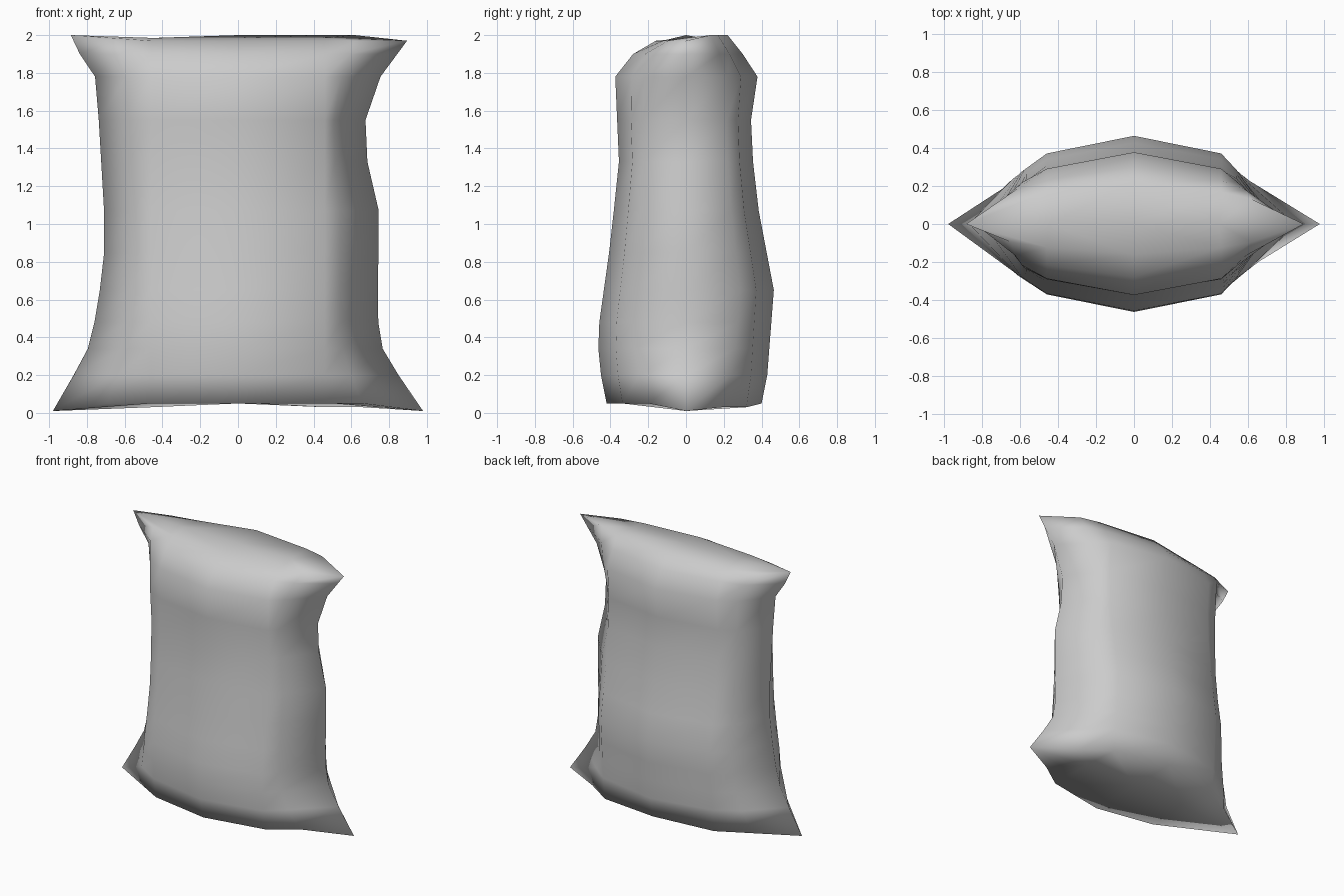
import bpy
import bmesh

cube = bpy.data.objects.get("Cube")
if cube:
    bpy.data.objects.remove(cube, do_unlink=True)

cloth = bpy.data.materials.new("grey cloth")
cloth.use_nodes = True
GREY = (0.6, 0.6, 0.6, 1)
cloth.diffuse_color = GREY
cloth.node_tree.nodes["Principled BSDF"].inputs["Base Color"].default_value = GREY

# Silhouettes as (height, offset) from bottom to top
LEFT = [(0, .98), (.2, .85), (.35, .76), (.5, .74), (1.07, .745),
        (1.33, .685), (1.55, .675), (1.72, .71), (1.97, .895)]
RIGHT = [(0, .98), (.2, .87), (.32, .8), (.48, .76), (.78, .71),
         (1, .705), (1.77, .75), (1.97, .885)]
FRONT = [(.05, .42), (.2, .45), (.4, .47), (.9, .4), (1.33, .355),
         (1.79, .375), (1.9, .28), (1.97, .16)]
BACK = [(.05, .4), (.2, .43), (.65, .465), (1.07, .385), (1.5, .335),
        (1.77, .385), (1.9, .3), (1.97, .22)]
# Fullness of the shoulders beside the seams, pinched at the bottom corners
FULLNESS = [(.05, .47), (.2, .55), (.4, .61), (1.6, .63), (1.78, .58), (1.97, .6)]
LEVELS = [.05, .2, .34, .48, .65, .85, 1.07, 1.33, 1.55, 1.78, 1.9, 1.97]


def sample(profile, z):
    """Offset of a silhouette at height z."""
    if z <= profile[0][0]:
        return profile[0][1]
    for (z0, a), (z1, b) in zip(profile, profile[1:]):
        if z <= z1:
            return a + (b - a) * (z - z0) / (z1 - z0)
    return profile[-1][1]


def half_section(side, width, depth, z):
    """Shoulder points from the side seam to the middle of a panel."""
    shoulder = .17 + .5 * width if side > 0 else .25 + .45 * width
    panel = .8 if z < 1.7 else .77
    return [(side * shoulder, depth * sample(FULLNESS, z)),
            (side * .46, depth * panel)]


def ring(z):
    """Lens-shaped cross-section, pointed at both side seams."""
    low, high = z == LEVELS[0], z == LEVELS[-1]
    seam_z = 0 if low else z
    l, r = sample(LEFT, seam_z), sample(RIGHT, seam_z)
    f, b = sample(FRONT, z), sample(BACK, z)
    front_l, front_r = half_section(1, l, -f, z), half_section(-1, r, -f, z)
    back_l, back_r = half_section(1, l, b, z), half_section(-1, r, b, z)
    plan = ([(l, 0)] + back_l + [(0, b)] + back_r[::-1] + [(-r, 0)]
            + front_r + [(0, -f)] + front_l[::-1])
    pts = []
    for x, y in plan:
        h = z
        if low:                              # bottom corners droop
            h = .01 if y == 0 else z - (.02 if y > 0 and abs(x) > .3 else 0)
        if high:                             # back rim and right corner lift
            h += .03 if (y > .1 and x > -.3) or x < -.8 else 0
        pts.append((x, y, h))
    return pts


# Stuffed sack: loft the rings and close both ends as shallow pillows
bm = bmesh.new()
rings = [[bm.verts.new(p) for p in ring(z)] for z in LEVELS]
count = len(rings[0])
for lower, upper in zip(rings, rings[1:]):
    for i in range(count):
        j = (i + 1) % count
        bm.faces.new((lower[i], lower[j], upper[j], upper[i]))
for loop, height in ((rings[0], .055), (rings[-1], 1.985)):
    # a middle seam strip runs from corner to corner
    mid = [bm.verts.new((x, 0, height)) for x in (.45, 0, -.45)]
    seam = [loop[0], loop[0]] + mid + [loop[6], loop[6]]
    for rim in (loop[:7], [loop[0]] + loop[:5:-1]):
        for k in range(6):
            quad = [rim[k], rim[k + 1], seam[k + 1], seam[k]]
            face = list(dict.fromkeys(quad))
            if len(face) > 2:
                bm.faces.new(face)
bmesh.ops.recalc_face_normals(bm, faces=bm.faces)

mesh = bpy.data.meshes.new("sack")
bm.to_mesh(mesh)
bm.free()
mesh.materials.append(cloth)
for poly in mesh.polygons:
    poly.use_smooth = True
sack = bpy.data.objects.new("sack", mesh)
bpy.context.collection.objects.link(sack)
